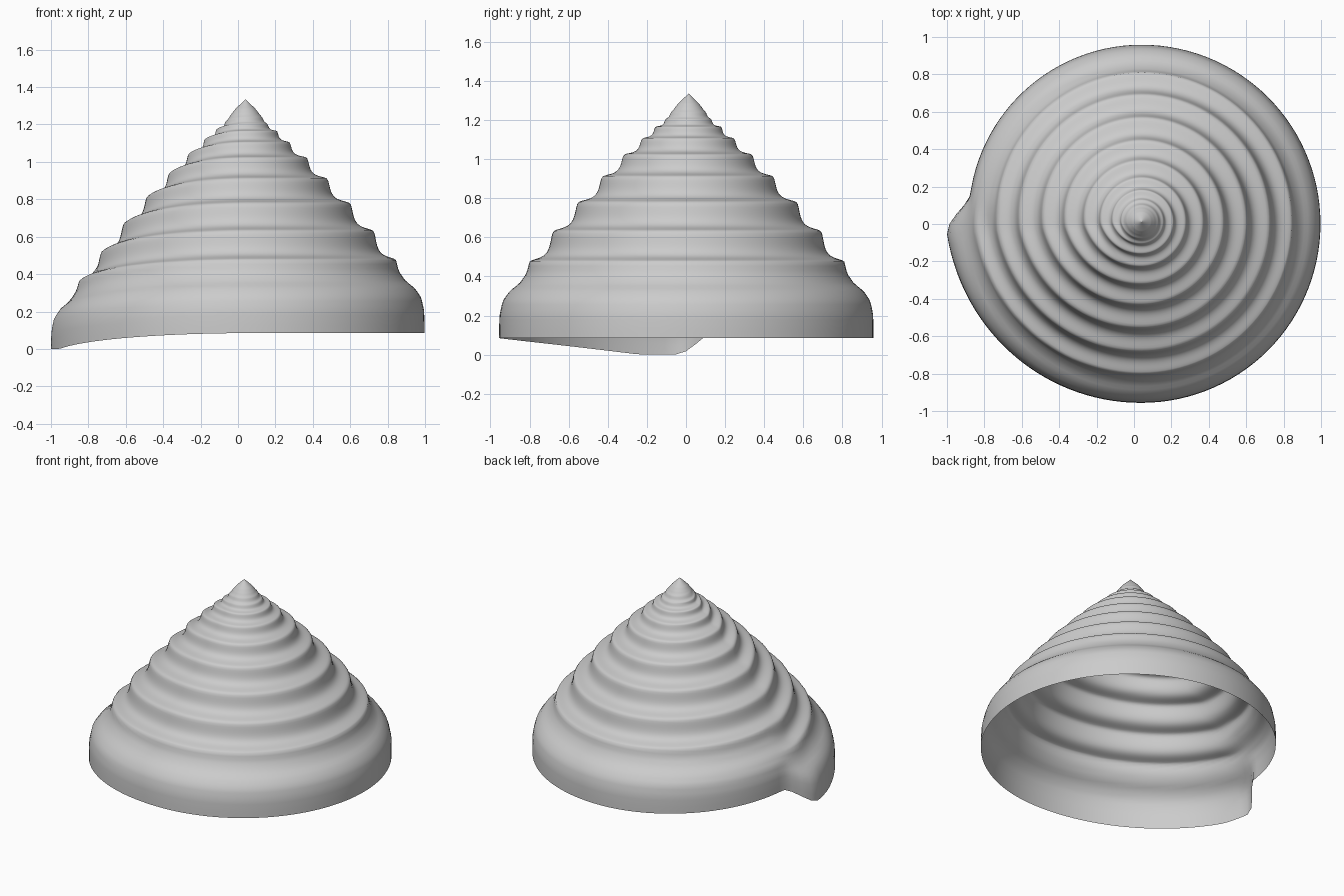
import bpy, bmesh, math

old = bpy.data.objects.get("Cube")
if old:
    bpy.data.objects.remove(old)

COLUMNS, ROWS_PER_WHORL, BODY_ROWS = 120, 14, 26
BODY_START = 0.45      # whorl coordinate where the lowest whorl takes over
SEAM = math.radians(183)

# Shoulder radius and height of each whorl, from below the body to the apex
RADII = [0.925, 0.805, 0.685, 0.56, 0.437, 0.328, 0.235, 0.168, 0.115, 0.088, 0.052, 0.0]
HEIGHTS = [0.32, 0.475, 0.63, 0.778, 0.91, 1.022, 1.105, 1.165, 1.205, 1.24, 1.285, 1.335]
# Outer wall of the last whorl, as offsets from its shoulder
BODY = [(0, 0), (0.015, -0.06), (0.05, -0.11), (0.1, -0.15),
        (0.135, -0.2), (0.15, -0.27), (0.152, -0.33), (0.152, -0.39)]


def sample(values, t):
    t = min(max(t, 0), len(values) - 1)
    k = min(int(t), len(values) - 2)
    return values[k] + (values[k + 1] - values[k]) * (t - k)


def spire(v, shift):
    """Radius and height on the stepped cone at whorl coordinate v."""
    fade = min(1, max(0, (8.5 - v) / 2))
    step = 0.21 * fade * abs(math.sin(math.pi * (v - shift))) ** 1.4
    return sample(RADII, v + 1 + step), sample(HEIGHTS, v + 1 - step)


def wall(v, shift):
    """Spire above the shoulder, body wall below it."""
    if v >= shift:
        return spire(v, shift)
    r, z = spire(shift, shift)
    t = (shift - v) * (len(BODY) - 1)
    return (r + sample([p[0] for p in BODY], t),
            max(0, z + sample([p[1] for p in BODY], t)))


def whorl_shift(turn):
    """The coil drops by one whorl per turn, mostly near the lip."""
    q = turn * 4
    if q < 1:
        return 0.3 * (1 - q) ** 1.6
    return -0.7 * max(0, q - 3) ** 2


def column(shift):
    count = int((10 - BODY_START) * ROWS_PER_WHORL)
    points = [spire(10 + (BODY_START - 10) * i / count, shift) for i in range(count)]
    end = shift - 1
    for i in range(BODY_ROWS + 1):
        points.append(wall(BODY_START + (end - BODY_START) * i / BODY_ROWS, shift))
    return points


# Shell: spiral sheet, open below, with the lip blended back into the coil
bm = bmesh.new()
grid = []
for j in range(COLUMNS):
    turn = j / COLUMNS
    shift = whorl_shift(turn)
    points = column(shift)
    blend = min(1, turn * 360 / 13)
    if blend < 1:
        e = blend * blend * (3 - 2 * blend)
        lip = column(shift - 1)
        points = [(a[0] * (1 - e) + b[0] * e, a[1] * (1 - e) + b[1] * e)
                  for a, b in zip(lip, points)]
    angle = SEAM - turn * math.tau
    grid.append([bm.verts.new((0.04 + r * math.cos(angle),
                               0.01 * z + r * math.sin(angle), z))
                 for r, z in points])

for j in range(COLUMNS):
    here, there = grid[j], grid[(j + 1) % COLUMNS]
    for i in range(len(here) - 1):
        bm.faces.new((here[i], there[i], there[i + 1], here[i + 1]))
bmesh.ops.remove_doubles(bm, verts=bm.verts, dist=0.0001)
for face in bm.faces:
    face.smooth = True

mesh = bpy.data.meshes.new("spiral_shell")
bm.to_mesh(mesh)
bm.free()
shell = bpy.data.objects.new("spiral_shell", mesh)
bpy.context.collection.objects.link(shell)

# Plain grey surface
grey = bpy.data.materials.new("shell_grey")
grey.use_nodes = True
colour = (0.6, 0.6, 0.6, 1)
grey.diffuse_color = colour
grey.node_tree.nodes["Principled BSDF"].inputs["Base Color"].default_value = colour
mesh.materials.append(grey)
